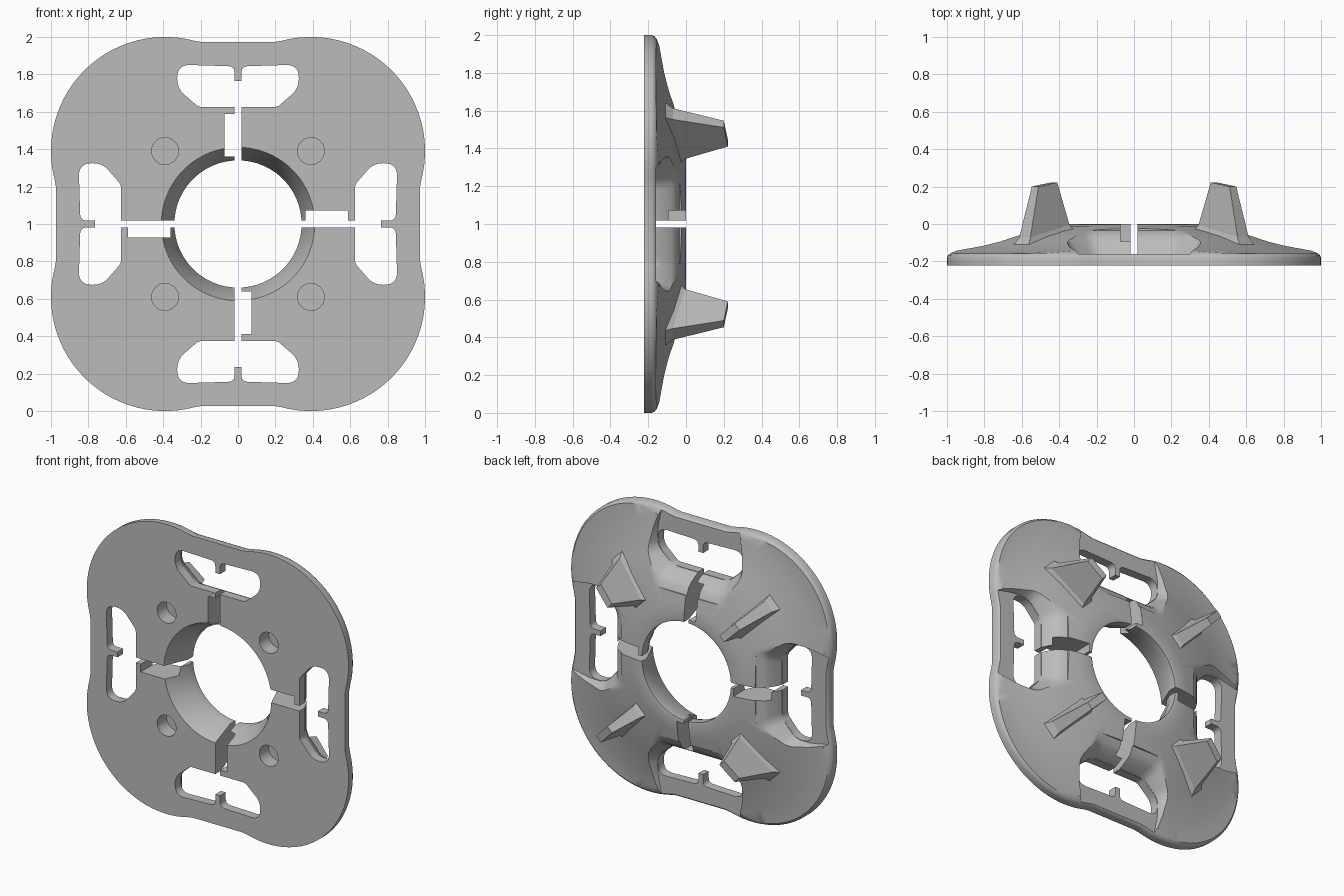
import bpy, bmesh, math

if "Cube" in bpy.data.objects:
    bpy.data.objects.remove(bpy.data.objects["Cube"])

grey = bpy.data.materials.new("plain_grey")
grey.use_nodes = True
GREY = (0.5, 0.5, 0.5, 1)
grey.diffuse_color = GREY
grey.node_tree.nodes["Principled BSDF"].inputs["Base Color"].default_value = GREY


def turn(layers, angle):
    """Rotate (u, y, v) layers about the hub axis."""
    c, s = math.cos(angle), math.sin(angle)
    return [[(u * c - v * s, y, u * s + v * c) for u, y, v in layer] for layer in layers]


def loft(name, solids, ring=False):
    """Bridge matching outlines into closed solids; ring joins last to first."""
    bm = bmesh.new()
    for layers in solids:
        rows = [[bm.verts.new((u, y, v + 1)) for u, y, v in layer] for layer in layers]
        n = len(rows[0])
        pairs = list(zip(rows, rows[1:]))
        if ring:
            pairs.append((rows[-1], rows[0]))
        else:
            bm.faces.new(rows[0][::-1])
            bm.faces.new(rows[-1])
        for a, b in pairs:
            for i in range(n):
                j = (i + 1) % n
                bm.faces.new((a[i], a[j], b[j], b[i]))
    bm.normal_update()
    if bm.calc_volume(signed=True) < 0:
        bmesh.ops.reverse_faces(bm, faces=bm.faces[:])
    mesh = bpy.data.meshes.new(name)
    bm.to_mesh(mesh)
    bm.free()
    mesh.materials.append(grey)
    obj = bpy.data.objects.new(name, mesh)
    bpy.context.collection.objects.link(obj)
    return obj


def four(layers):
    return [turn(layers, k * math.pi / 2) for k in range(4)]


def prism(outline, y0, y1):
    return [[(u, y, v) for u, v in outline] for y in (y0, y1)]


def circle(r, n, cu=0, cv=0):
    return [(cu + r * math.cos(2 * math.pi * i / n), cv + r * math.sin(2 * math.pi * i / n))
            for i in range(n)]


def box(u0, u1, v0, v1):
    return [(u0, v0), (u1, v0), (u1, v1), (u0, v1)]


def rounded(corners, steps=6):
    """Soften each (u, v, radius) corner with a small curve."""
    out = []
    for i, (u, v, r) in enumerate(corners):
        if r == 0:
            out.append((u, v))
            continue
        ends = []
        for pu, pv, _ in (corners[i - 1], corners[(i + 1) % len(corners)]):
            f = r / math.hypot(pu - u, pv - v)
            ends.append((u + (pu - u) * f, v + (pv - v) * f))
        (au, av), (bu, bv) = ends
        for k in range(steps + 1):
            t = k / steps
            w0, w1, w2 = (1 - t) ** 2, 2 * t * (1 - t), t * t
            out.append((w0 * au + w1 * u + w2 * bu, w0 * av + w1 * v + w2 * bv))
    return out


def mirrored(half):
    return half + [(-u, v, r) for u, v, r in reversed(half)]


def activate(obj):
    bpy.ops.object.select_all(action='DESELECT')
    bpy.context.view_layer.objects.active = obj
    obj.select_set(True)


def boolean(target, cutter, operation='DIFFERENCE'):
    cutter.hide_render = True
    mod = target.modifiers.new("cut", 'BOOLEAN')
    mod.operation = operation
    mod.solver = 'EXACT'
    mod.object = cutter
    activate(target)
    bpy.ops.object.modifier_apply(modifier=mod.name)
    bpy.data.objects.remove(cutter)


# Domed disc with a conical bore
profile = [(0.41, -0.222), (0.34, -0.06), (0.34, -0.004), (0.36, 0), (0.45, -0.012),
           (0.6, -0.042), (0.71, -0.067), (0.8, -0.094), (0.88, -0.117), (1.0, -0.143),
           (1.08, -0.155), (1.25, -0.165), (1.25, -0.222)]
plate = loft("base_plate", [[[(u, y, v) for u, v in circle(r, 128)] for r, y in profile]], ring=True)

# Four-lobed outline with a softened back edge
lobe = [math.radians(-15 + 120 * i / 28) for i in range(29)]


def outline(y, inset):
    r = 0.61 - inset
    arc = [(0.39 + r * math.cos(a), y, 0.39 + r * math.sin(a)) for a in lobe]
    flat = [(0.19, y, 0.972 - inset), (-0.19, y, 0.972 - inset)]
    return [p for side in four([arc + flat]) for p in side[0]]


rim = [(-0.4, 0), (-0.18, 0), (-0.167, 0.006), (-0.155, 0.02), (-0.145, 0.045), (0.2, 0.046)]
boolean(plate, loft("outline_cutter", [[outline(y, d) for y, d in rim]]), 'INTERSECT')


# Flared recesses around the windows, open to the flat sides
def recess(y, d):
    half = [(0.21 + d * 0.5, 0.622 - d, 0.04), (0.328 + d, 0.725 - d * 0.5, 0.05),
            (0.328 + d, 0.85, 0.05), (0.25 + d, 1.2, 0)]
    return [(u, y, v) for u, v in rounded(mirrored(half))]


flare = [(-0.16, 0), (-0.13, 0.012), (-0.1, 0.03), (-0.075, 0.046), (-0.055, 0.066),
         (-0.035, 0.11), (0.1, 0.115)]
boolean(plate, loft("recess_cutter", four([recess(y, d) for y, d in flare])))

# Windows with a small tab left in the outer edge
window = rounded(mirrored([(0.21, 0.625, 0.02), (0.325, 0.725, 0.05), (0.325, 0.852, 0.07),
                           (0.018, 0.843, 0.035), (0.018, 0.765, 0)]))
boolean(plate, loft("window_cutter", four(prism(window, -0.4, 0.2))))

# Slots from bore to window, side notches and blind peg holes
boolean(plate, loft("slot_cutter", four(prism(box(-0.018, 0.018, 0.3, 0.66), -0.4, 0.2))))
boolean(plate, loft("notch_cutter", four(prism(box(-0.072, 0.005, 0.362, 0.588), -0.4, 0.2))))
boolean(plate, loft("peg_hole_cutter", four(prism(circle(0.072, 32, 0.39, 0.39), -0.4, -0.12))))
activate(plate)
bpy.ops.object.shade_smooth_by_angle(angle=math.radians(32))

# Tapered radial fins on the back: inner radius, its y, outer radius, its y, half thickness
fin = [(0.49, -0.055, 0.87, -0.135, 0.065), (0.53, -0.005, 0.825, -0.07, 0.042),
       (0.605, 0.222, 0.748, 0.2, 0.025)]
fin_layers = [[(a, ya, -t), (b, yb, -t), (b, yb, t), (a, ya, t)] for a, ya, b, yb, t in fin]
names = ("upper_left", "upper_right", "lower_right", "lower_left")
for k, name in enumerate(names):
    loft(name + "_fin", [turn(fin_layers, math.radians(45 + 90 * k))])
